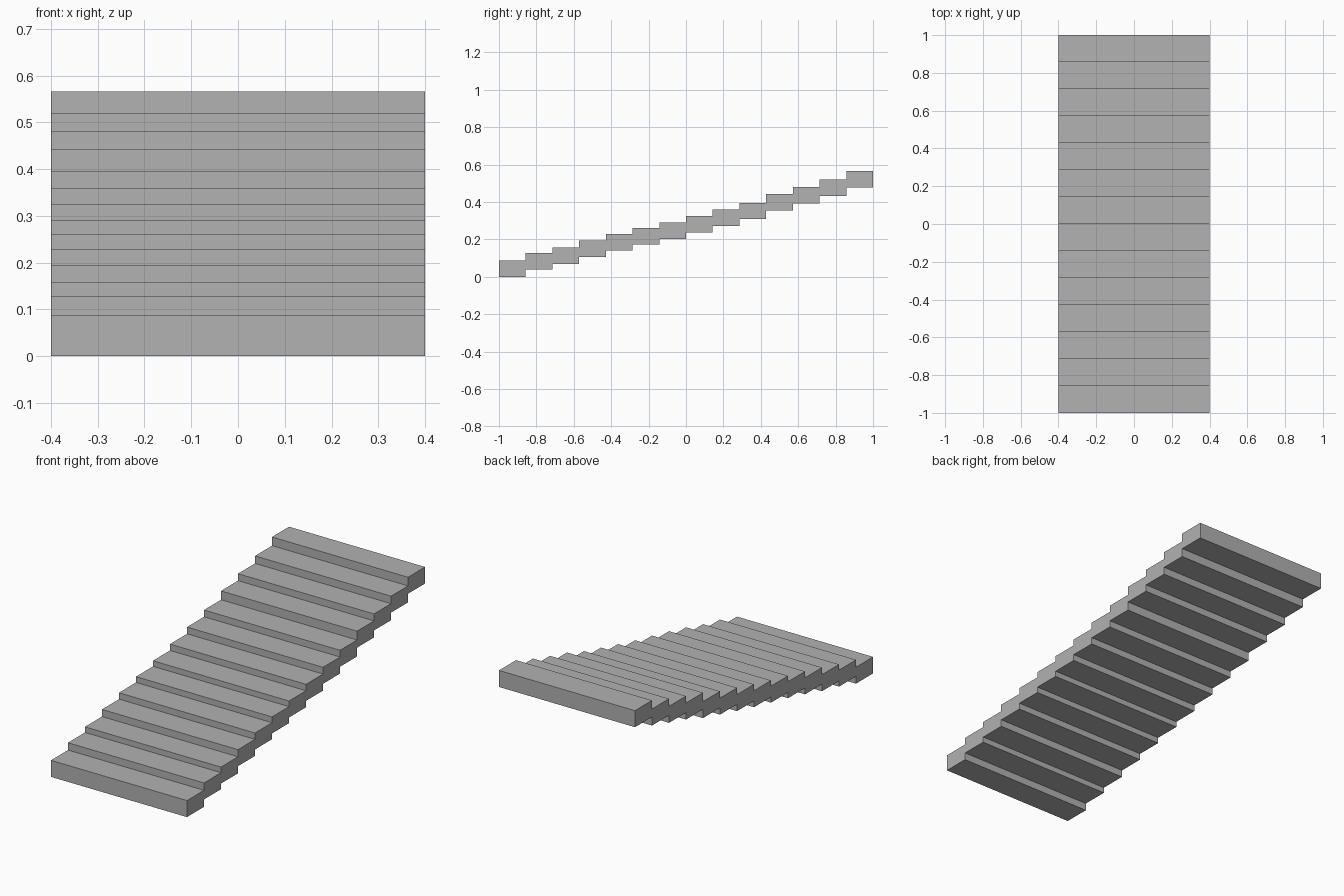
import bpy

cube = bpy.data.objects.get("Cube")
if cube:
    bpy.data.objects.remove(cube, do_unlink=True)

# Single concrete grey
GREY = (0.445, 0.445, 0.445, 1.0)
grey = bpy.data.materials.new("concrete_grey")
grey.use_nodes = True
grey.diffuse_color = GREY
grey.node_tree.nodes["Principled BSDF"].inputs["Base Color"].default_value = GREY

WIDTH, LENGTH, THICKNESS = 0.8, 2.0, 0.088

# Top height of each step, from front to back (slightly uneven risers)
tops = [0.088, 0.127, 0.157, 0.195, 0.229, 0.26, 0.29,
        0.324, 0.36, 0.396, 0.443, 0.48, 0.52, 0.566]
depth = LENGTH / len(tops)


def add_step(number, top):
    """One solid slab, butted against its neighbours."""
    y = -LENGTH / 2 + (number + 0.5) * depth
    bpy.ops.mesh.primitive_cube_add(size=1, location=(0, y, top - THICKNESS / 2))
    step = bpy.context.object
    step.name = f"step_{number + 1}"
    step.scale = (WIDTH, depth, THICKNESS)
    bpy.ops.object.transform_apply(location=False, rotation=False, scale=True)
    step.data.materials.append(grey)


for number, top in enumerate(tops):
    add_step(number, top)
